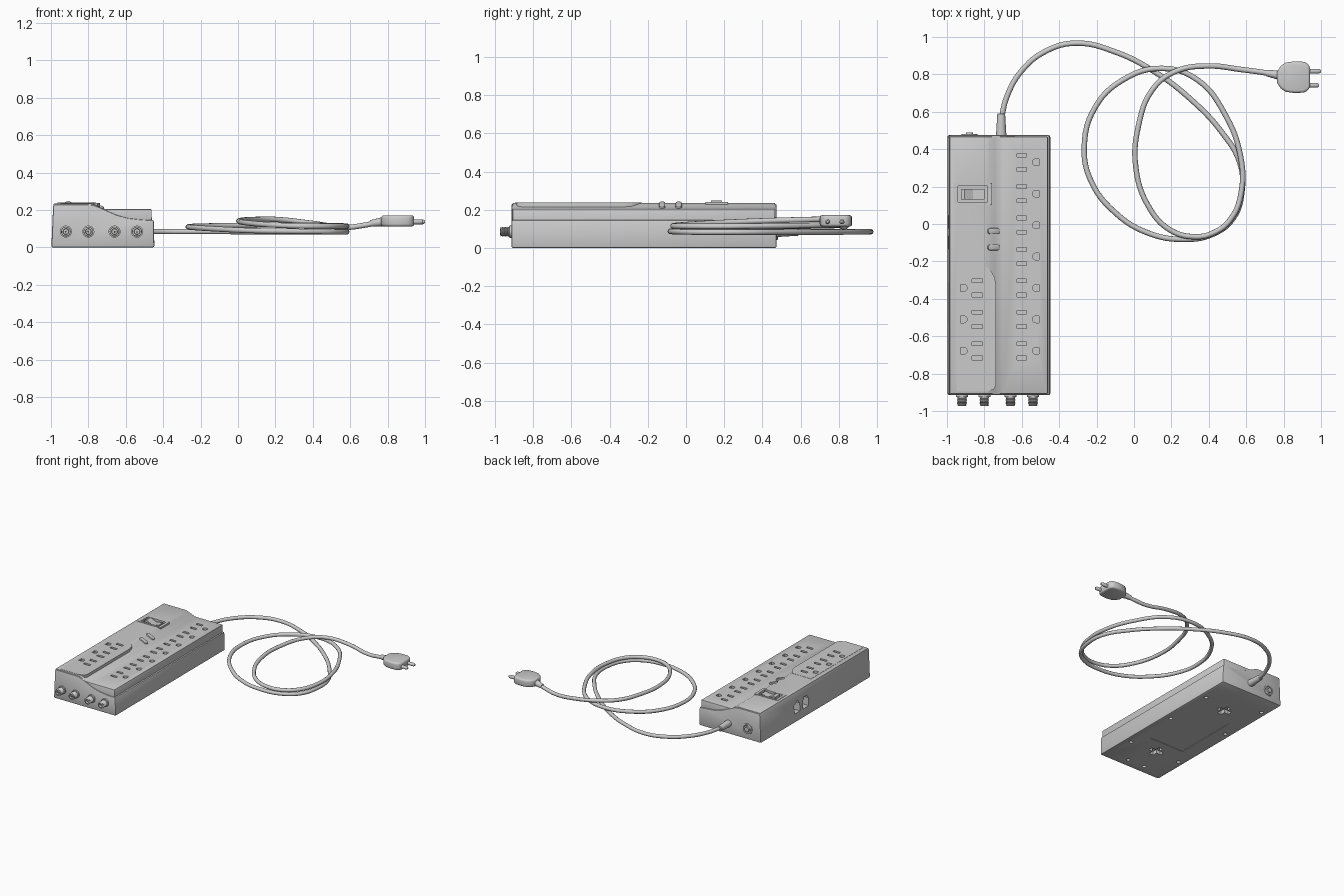
import bpy, bmesh, math
from mathutils import Vector, Matrix

if "Cube" in bpy.data.objects:
    bpy.data.objects.remove(bpy.data.objects["Cube"])


def add_prism(bm, pts, lo, hi, axis='Z'):
    """Extrude a 2D outline: axis Z uses (x,y), axis Y uses (x,z), axis X uses (y,z)."""
    def P(a, b, c):
        return {'Z': (a, b, c), 'Y': (a, c, b), 'X': (c, a, b)}[axis]
    v0 = [bm.verts.new(P(a, b, lo)) for a, b in pts]
    v1 = [bm.verts.new(P(a, b, hi)) for a, b in pts]
    n = len(pts)
    faces = [bm.faces.new(v0), bm.faces.new(v1)]
    for i in range(n):
        j = (i + 1) % n
        faces.append(bm.faces.new((v0[i], v0[j], v1[j], v1[i])))
    bmesh.ops.recalc_face_normals(bm, faces=faces)


def finish(name, bm):
    me = bpy.data.meshes.new(name)
    bm.to_mesh(me)
    bm.free()
    ob = bpy.data.objects.new(name, me)
    bpy.context.collection.objects.link(ob)
    return ob


def bake(ob, angle=35):
    dg = bpy.context.evaluated_depsgraph_get()
    me = bpy.data.meshes.new_from_object(ob.evaluated_get(dg))
    ob.modifiers.clear()
    ob.data = me
    bpy.ops.object.select_all(action='DESELECT')
    ob.select_set(True)
    bpy.context.view_layer.objects.active = ob
    bpy.ops.object.shade_smooth_by_angle(angle=math.radians(angle))


def bevel(ob, w, seg=2):
    m = ob.modifiers.new('bevel', 'BEVEL')
    m.width, m.segments, m.limit_method, m.angle_limit = w, seg, 'ANGLE', math.radians(40)


def cut(ob, cutter):
    m = ob.modifiers.new('cut', 'BOOLEAN')
    m.operation, m.object, m.solver = 'DIFFERENCE', cutter, 'EXACT'


def prism(name, pts, lo, hi, axis='Z', bev=0, seg=2):
    bm = bmesh.new()
    add_prism(bm, pts, lo, hi, axis)
    ob = finish(name, bm)
    if bev:
        bevel(ob, bev, seg)
        bake(ob)
    return ob


def rect(cx, cy, w, h):
    return [(cx - w/2, cy - h/2), (cx + w/2, cy - h/2), (cx + w/2, cy + h/2), (cx - w/2, cy + h/2)]


def circle(cx, cy, r, n=20):
    return [(cx + r*math.cos(2*math.pi*i/n), cy + r*math.sin(2*math.pi*i/n)) for i in range(n)]


def d_hole(cx, cy, s, r=0.018):
    arc = [(cx + s*r*math.cos(a), cy + r*math.sin(a))
           for a in [math.pi*(i/10 - 0.5) for i in range(11)]]
    return arc + [(cx - s*r, cy + r), (cx - s*r, cy - r)]


def lathe(name, prof, origin, direction, n=24):
    """Revolve (distance, radius) stations around a direction."""
    bm = bmesh.new()
    rings = [[bm.verts.new((x, y, d)) for x, y in circle(0, 0, r, n)] for d, r in prof]
    for a, b in zip(rings, rings[1:]):
        for i in range(n):
            bm.faces.new((a[i], a[(i+1) % n], b[(i+1) % n], b[i]))
    bm.faces.new(rings[0])
    bm.faces.new(rings[-1])
    bmesh.ops.recalc_face_normals(bm, faces=bm.faces[:])
    rot = Vector(direction).to_track_quat('Z', 'Y').to_matrix().to_4x4()
    bm.transform(Matrix.Translation(origin) @ rot)
    ob = finish(name, bm)
    bake(ob)
    return ob


# Cutters: outlet slots, switch well, side jacks, underside holes
bm = bmesh.new()
ys = [0.33 - 0.168*i for i in range(7)]
for y in ys:
    add_prism(bm, d_hole(-0.525, y, -1), 0.17, 0.3)
    for s in (-1, 1):
        add_prism(bm, rect(-0.60, y + s*0.038, 0.052, 0.02), 0.17, 0.3)
for y in ys[4:]:
    add_prism(bm, d_hole(-0.91, y, 1), 0.195, 0.3)
    for s in (-1, 1):
        add_prism(bm, rect(-0.838, y + s*0.038, 0.056, 0.02), 0.195, 0.3)
add_prism(bm, rect(-0.862, 0.16, 0.16, 0.09), 0.205, 0.3)
for y in (0.01, -0.1):
    add_prism(bm, [(y-.035, .07), (y+.035, .07), (y+.035, .14), (y+.018, .14),
                   (y+.018, .16), (y-.018, .16), (y-.018, .14), (y-.035, .14)], -1.05, -0.94, 'X')
for y in (0.155, -0.615):
    a, b = 0.018, 0.055
    quad = [(a, b), (a, a), (b, a)]
    cross = []
    for k in range(4):
        c, s = round(math.cos(-k*math.pi/2)), round(math.sin(-k*math.pi/2))
        cross += [(-0.725 + c*px - s*py, y + s*px + c*py) for px, py in quad]
    add_prism(bm, cross, -0.05, 0.03)
for x, y in [(-.5, -.63), (-.5, -.18), (-.5, .22), (-.95, -.63), (-.95, -.1), (-.95, .31), (-.65, -.84), (-.8, -.84)]:
    add_prism(bm, circle(x, y, 0.015, 12), -0.05, 0.02)
add_prism(bm, rect(-0.725, -0.235, 0.3, 0.52), -0.05, 0.004)
cutter = finish('cutter', bm)
cutter.hide_render = True

# Lower shell, whose end profile sweeps down to the seam on the right
shell = prism('lower_shell', [(-.998, 0), (-.447, 0), (-.45, .146), (-.52, .15), (-.59, .158), (-.65, .175),
                              (-.70, .197), (-.74, .215), (-.775, .228), (-.82, .231), (-.988, .231)],
              -0.915, 0.475, 'Y')
bevel(shell, 0.01)
cut(shell, cutter)
# Upper housing with the step between the two outlet rows
upper = prism('upper_housing', [(-.992, .10), (-.46, .10), (-.462, .205), (-.70, .205), (-.72, .208),
                                (-.745, .218), (-.768, .231), (-.79, .236), (-.986, .236)],
              -0.908, 0.467, 'Y')
bevel(upper, 0.005)
cut(upper, cutter)
# Raised outlet panel with rounded inner corners
panel = prism('outlet_panel', [(-.95, -.895), (-.79, -.895), (-.75, -.885), (-.737, -.86), (-.737, -.33),
                               (-.745, -.285), (-.765, -.25), (-.79, -.23), (-.95, -.23)], 0.19, 0.2375)
cut(panel, cutter)
for ob in (shell, upper, panel):
    bake(ob)
bpy.data.objects.remove(cutter)

# Power switch: frame and rocker
bm = bmesh.new()
for cx, cy, w, h in [(-.954, .16, .022, .118), (-.771, .16, .022, .118), (-.8625, .211, .161, .016), (-.8625, .109, .161, .016)]:
    add_prism(bm, rect(cx, cy, w, h), 0.225, 0.2395)
finish('switch_frame', bm)
prism('switch_rocker', [(-.925, .2), (-.80, .2), (-.80, .236), (-.86, .228), (-.905, .249), (-.925, .243)], 0.132, 0.188, 'Y')

# Indicator lights on the step
for i, y in enumerate((-0.038, -0.125)):
    pts = [(s*(0.02 + 0.016*math.cos(a)), s*0.016*math.sin(a))
           for s in (1, -1) for a in [math.pi*(k/8 - 0.5) for k in range(9)]]
    led = prism(f'indicator_light_{i+1}', pts, -0.015, 0.008, 'Z', 0.004)
    led.location, led.rotation_euler = (-0.75, y, 0.223), (0, math.radians(24), 0)

# Threaded connectors on the front end
thread = [(0, .032), (.012, .032), (.013, .024)]
for k in range(5):
    thread += [(.016 + k*.008, .026), (.020 + k*.008, .022)]
thread += [(.058, .025), (.06, .016), (.045, .014), (.045, .004), (.058, .003)]
for i, x in enumerate((-.92, -.80, -.66, -.54)):
    lathe(f'coax_connector_{i+1}', thread, (x, -0.913, 0.085), (0, -1, 0))

# Rear breaker button and cord strain relief
lathe('breaker_button', [(0, .042), (.008, .042), (.010, .034), (.006, .03), (.006, .02), (.016, .018)], (-.88, .472, .085), (0, 1, 0))
lathe('strain_relief', [(0, .027), (.02, .027), (.12, .021), (.125, .016)], (-.71, .467, .085), (0, 1, 0))

# Coiled cord
path = [(-.71, .56, .085), (-.68, .68, .085), (-.60, .82, .085), (-.47, .925, .085), (-.31, .967, .085),
        (-.1, .92, .085), (.1, .82, .083), (.3, .67, .083), (.47, .49, .083), (.565, .33, .083),
        (.578, .18, .083), (.53, .03, .083), (.42, -.055, .085), (.27, -.082, .087), (.08, -.05, .09), (-.1, .06, .098),
        (-.23, .23, .106), (-.266, .41, .11), (-.21, .62, .114), (-.06, .77, .117), (.15, .832, .12),
        (.34, .77, .12), (.49, .58, .117), (.57, .36, .115), (.575, .18, .113), (.52, .03, .113),
        (.43, -.045, .113), (.32, -.068, .115), (.19, -.03, .12), (.08, .09, .128), (.01, .3, .138), (.025, .53, .146),
        (.1, .72, .15), (.22, .815, .149), (.39, .845, .13), (.58, .825, .108), (.68, .812, .12), (.78, .795, .14)]
cu = bpy.data.curves.new('cord', 'CURVE')
cu.dimensions, cu.bevel_depth, cu.bevel_resolution, cu.resolution_u, cu.use_fill_caps = '3D', 0.0145, 3, 6, True
sp = cu.splines.new('BEZIER')
sp.bezier_points.add(len(path) - 1)
for bp, co in zip(sp.bezier_points, path):
    bp.co = co
    bp.handle_left_type = bp.handle_right_type = 'AUTO'
cord = bpy.data.objects.new('cord', cu)
bpy.context.collection.objects.link(cord)
bpy.ops.object.select_all(action='DESELECT')
cord.select_set(True)
bpy.context.view_layer.objects.active = cord
bpy.ops.object.convert(target='MESH')
bpy.ops.object.shade_smooth_by_angle(angle=math.radians(50))

# Plug body, ribbed neck and pins
half = [(.765, .03), (.785, .06), (.81, .078), (.86, .085), (.91, .082), (.935, .068), (.942, .045)]
prism('plug_body', [(x, .785 - h) for x, h in half] + [(x, .785 + h) for x, h in reversed(half)],
      0.112, 0.172, 'Z', 0.014, 3)
ribs = [(d, r) for k in range(4) for d, r in ((k*.018, .017 + k*.002), (k*.018 + .011, .019 + k*.002))]
lathe('plug_neck', ribs, (.71, .807, .128), (1, -.17, .15), 16)
for i, (y, tip) in enumerate(((.742, .99), (.817, 1.0))):
    lathe(f'plug_pin_{i+1}', [(0, .013), (tip - .94, .013), (tip - .93, .006)], (.93, y, .137), (1, 0, 0), 16)
